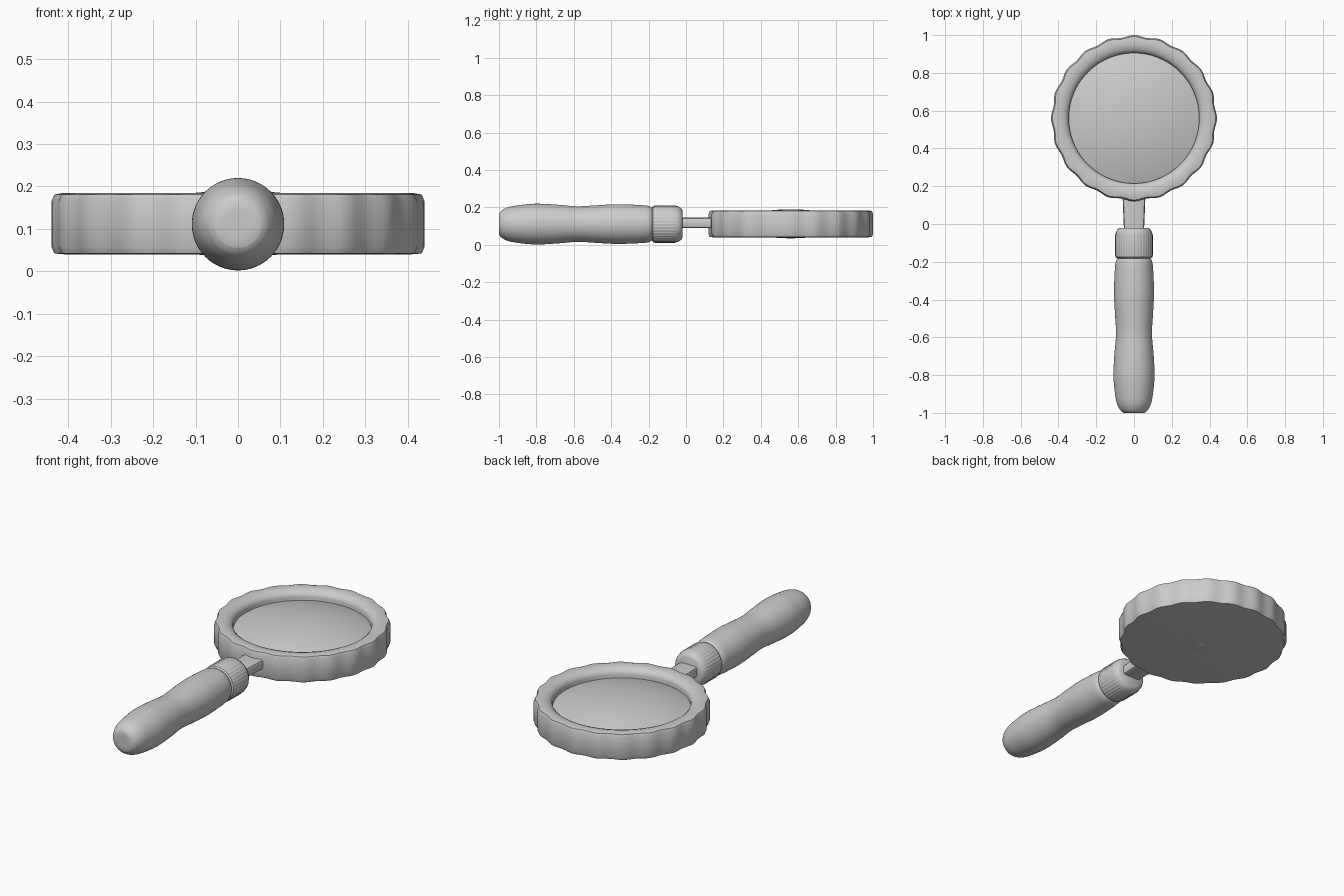
import bpy
import bmesh
from math import cos, sin, tau, radians

cube = bpy.data.objects.get("Cube")
if cube:
    bpy.data.objects.remove(cube)

AXIS_Z = 0.111      # height of the handle axis
HEAD_Y = 0.56       # centre of the round head

grey = bpy.data.materials.new("light_grey")
grey.use_nodes = True
grey.diffuse_color = (0.6, 0.6, 0.6, 1)
grey.node_tree.nodes["Principled BSDF"].inputs["Base Color"].default_value = (0.6, 0.6, 0.6, 1)


def finish(name, bm, angle=40):
    bmesh.ops.remove_doubles(bm, verts=bm.verts, dist=1e-5)
    bmesh.ops.recalc_face_normals(bm, faces=bm.faces)
    mesh = bpy.data.meshes.new(name)
    bm.to_mesh(mesh)
    bm.free()
    mesh.materials.append(grey)
    obj = bpy.data.objects.new(name, mesh)
    bpy.context.collection.objects.link(obj)
    bpy.ops.object.select_all(action='DESELECT')
    obj.select_set(True)
    bpy.context.view_layer.objects.active = obj
    bpy.ops.object.shade_smooth_by_angle(angle=radians(angle))
    return obj


def lathe(name, profile, place, steps, wave=lambda r, a: r, angle=40):
    """Spin (radius, height) pairs; place maps local x, y, height to the scene."""
    bm = bmesh.new()
    rings = []
    for r, h in profile:
        ring = []
        for i in range(steps):
            a = tau * i / steps
            rr = wave(r, a)
            ring.append(bm.verts.new(place(rr * cos(a), rr * sin(a), h)))
        rings.append(ring)
    for low, high in zip(rings, rings[1:]):
        for i in range(steps):
            j = (i + 1) % steps
            bm.faces.new((low[i], low[j], high[j], high[i]))
    bmesh.ops.dissolve_degenerate(bm, dist=1e-6, edges=bm.edges)
    return finish(name, bm, angle)


def upright(x, y, h):
    return (x, HEAD_Y + y, h)


def lengthwise(x, y, h):
    return (x, h, AXIS_Z + y)


def spline(points, sub=5):
    """Smooth Catmull-Rom curve through the profile points."""
    p = [points[0], *points, points[-1]]
    out = []
    for a, b, c, d in zip(p, p[1:], p[2:], p[3:]):
        for k in range(sub):
            t = k / sub
            out.append(tuple(0.5 * (2 * b[i] + (c[i] - a[i]) * t
                                    + (2 * a[i] - 5 * b[i] + 4 * c[i] - d[i]) * t * t
                                    + (3 * b[i] - a[i] - 3 * c[i] + d[i]) * t ** 3)
                             for i in (0, 1)))
    return out + [points[-1]]


# Head: cup-shaped rim with gently scalloped outside and closed underside
def scallop(r, a):
    return r + 0.005 * cos(20 * (a - tau / 4)) if r > 0.42 else r


lathe("lens_rim",
      [(0, 0.04), (0.41, 0.04), (0.428, 0.042), (0.435, 0.058), (0.435, 0.165),
       (0.428, 0.181), (0.41, 0.185), (0.385, 0.184), (0.363, 0.177),
       (0.349, 0.165), (0.345, 0.15), (0.345, 0.10)],
      upright, 120, scallop)

# Lens: domed on both sides, with a tiny dimple at the lower pole
R = 0.346
steps = [R * i / 12 for i in range(13)]
top = [(r, 0.19 - 0.058 * (r / R) ** 2) for r in steps]
bottom = [(r, 0.035 + 0.058 * (r / R) ** 2) for r in steps[1:]]
lathe("lens", [(0, 0.039), (0.012, 0.038), (0.018, 0.0352)] + bottom + top[::-1],
      upright, 96)

# Handle: swelling grip with a rounded butt
grip = spline([(0.055, -1.0), (0.073, -0.985), (0.092, -0.945), (0.104, -0.87), (0.109, -0.79),
               (0.103, -0.68), (0.095, -0.58), (0.101, -0.47), (0.106, -0.37),
               (0.103, -0.27), (0.098, -0.205), (0.086, -0.18)])
lathe("handle_grip", [(0, -1.0), (0.03, -1.0)] + grip + [(0, -0.18)], lengthwise, 48)


# Collar: fluted band with a smooth rounded front edge
def flute(r, a):
    return r - 0.0025 * (0.5 - 0.5 * cos(36 * a)) if r > 0.096 else r


lathe("collar",
      [(0, -0.182), (0.088, -0.182), (0.097, -0.176), (0.1, -0.165), (0.1, -0.06),
       (0.095, -0.042), (0.085, -0.026), (0.075, -0.02), (0, -0.02)],
      lengthwise, 144, flute, 35)

# Neck: flat bar between collar and rim, narrowing slightly towards the collar
bm = bmesh.new()
bmesh.ops.create_cube(bm, size=1)
for v in bm.verts:
    near = v.co.y < 0
    wide = 0.053 if near else 0.061
    v.co = (wide * (1 if v.co.x > 0 else -1),
            -0.04 if near else 0.16,
            0.117 + 0.028 * (1 if v.co.z > 0 else -1))
long_edges = [e for e in bm.edges if abs(e.verts[0].co.y - e.verts[1].co.y) > 0.1]
bmesh.ops.bevel(bm, geom=long_edges, offset=0.014, segments=2, profile=0.5, affect='EDGES')
finish("neck", bm, 30)
